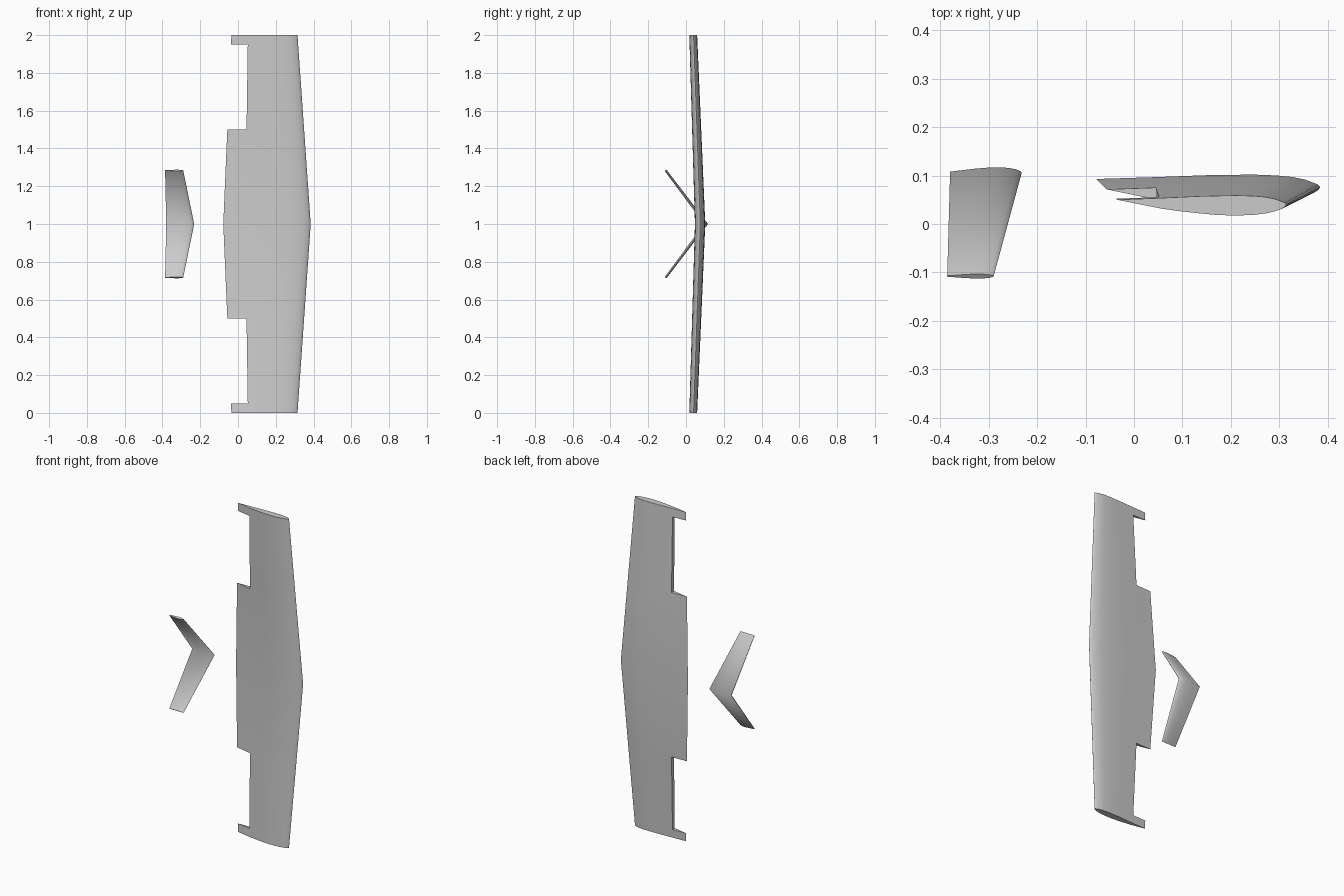
import bpy, bmesh, math
from mathutils import Vector

if "Cube" in bpy.data.objects:
    bpy.data.objects.remove(bpy.data.objects["Cube"])

grey = bpy.data.materials.new("light grey")
grey.diffuse_color = (0.6, 0.6, 0.6, 1)
grey.use_nodes = True
grey.node_tree.nodes["Principled BSDF"].inputs["Base Color"].default_value = grey.diffuse_color


def finish(name, bm):
    """Turn half a surface into an object mirrored about mid span (z = 1)."""
    bmesh.ops.recalc_face_normals(bm, faces=bm.faces)
    mesh = bpy.data.meshes.new(name)
    bm.to_mesh(mesh)
    bm.free()
    mesh.materials.append(grey)
    ob = bpy.data.objects.new(name, mesh)
    bpy.context.collection.objects.link(ob)
    ob.location.z = 1
    mirror = ob.modifiers.new("mirror", 'MIRROR')
    mirror.use_axis = (False, False, True)
    mirror.merge_threshold = 0.0005
    bpy.ops.object.select_all(action='DESELECT')
    ob.select_set(True)
    bpy.context.view_layer.objects.active = ob
    bpy.ops.object.shade_smooth_by_angle(angle=math.radians(30))


# Main wing: (chord fraction from the trailing edge, height) at the tip
UPPER = [(0.25, .0035), (0.5, .0075), (0.7, .009), (0.8, .008), (0.87, .006),
         (0.93, .002), (0.97, -.003), (0.99, -.006)]
LOWER = [(1, -.010), (0.99, -.0145), (0.97, -.019), (0.93, -.024), (0.88, -.028),
         (0.8, -.0315), (0.68, -.0325), (0.58, -.031), (0.5, -.0285),
         (0.37, -.0235), (0.25, -.0175)]
PROFILE = [(0, 0)] + UPPER + LOWER
SPANS = [0, 0.5, 0.95, 1]


def wing():
    bm = bmesh.new()
    rings = []
    for s in SPANS:
        chord = 0.463 - 0.113 * s
        x0, y0 = -0.078 + 0.043 * s, 0.093 - 0.043 * s
        rings.append([bm.verts.new((x0 + f * chord,
                                    y0 + h * chord / 0.35 - 0.004 * f * (1 - s), s))
                      for f, h in PROFILE])
    n = len(PROFILE)
    for k in range(3):
        a, b = rings[k], rings[k + 1]
        notch = k == 1
        # the flap bay skips the trailing edge and is closed by a rear wall
        loop = list(range(1, n)) if notch else list(range(n))
        for i, j in zip(loop, loop[1:] + loop[:1]):
            bm.faces.new((a[i], a[j], b[j], b[i]))
    for r in rings[1:3]:                       # bay end walls
        bm.faces.new((r[0], r[1], r[-1]))
    bm.faces.new(rings[3])                     # tip cap
    finish("main_wing", bm)


# V tail: symmetric section swept from the ridge to the tip
HALF = [(0, .012), (0.15, .026), (0.35, .045), (0.55, .058), (0.7, .06),
        (0.82, .053), (0.92, .038), (0.98, .019)]
TAIL = HALF + [(1, 0)] + [(f, -t) for f, t in reversed(HALF)]


def v_tail():
    bm = bmesh.new()
    root, tip = Vector((0, 0.106, 0)), Vector((0, -0.108, 0.284))
    span = (tip - root).normalized()
    normal = Vector((0, span.z, -span.y))
    rings = []
    for centre, x0, chord in ((root, -0.38, 0.148), (tip, -0.386, 0.096)):
        ring = []
        for f, t in TAIL:
            p = centre + normal * t * chord
            if centre is root:                 # mitre onto the centre plane
                p -= span * (p.z / span.z)
            ring.append(bm.verts.new((x0 + f * chord, p.y, p.z)))
        rings.append(ring)
    a, b = rings
    for i in range(len(TAIL)):
        j = (i + 1) % len(TAIL)
        bm.faces.new((a[i], a[j], b[j], b[i]))
    bm.faces.new(b)
    finish("v_tail", bm)


wing()
v_tail()
